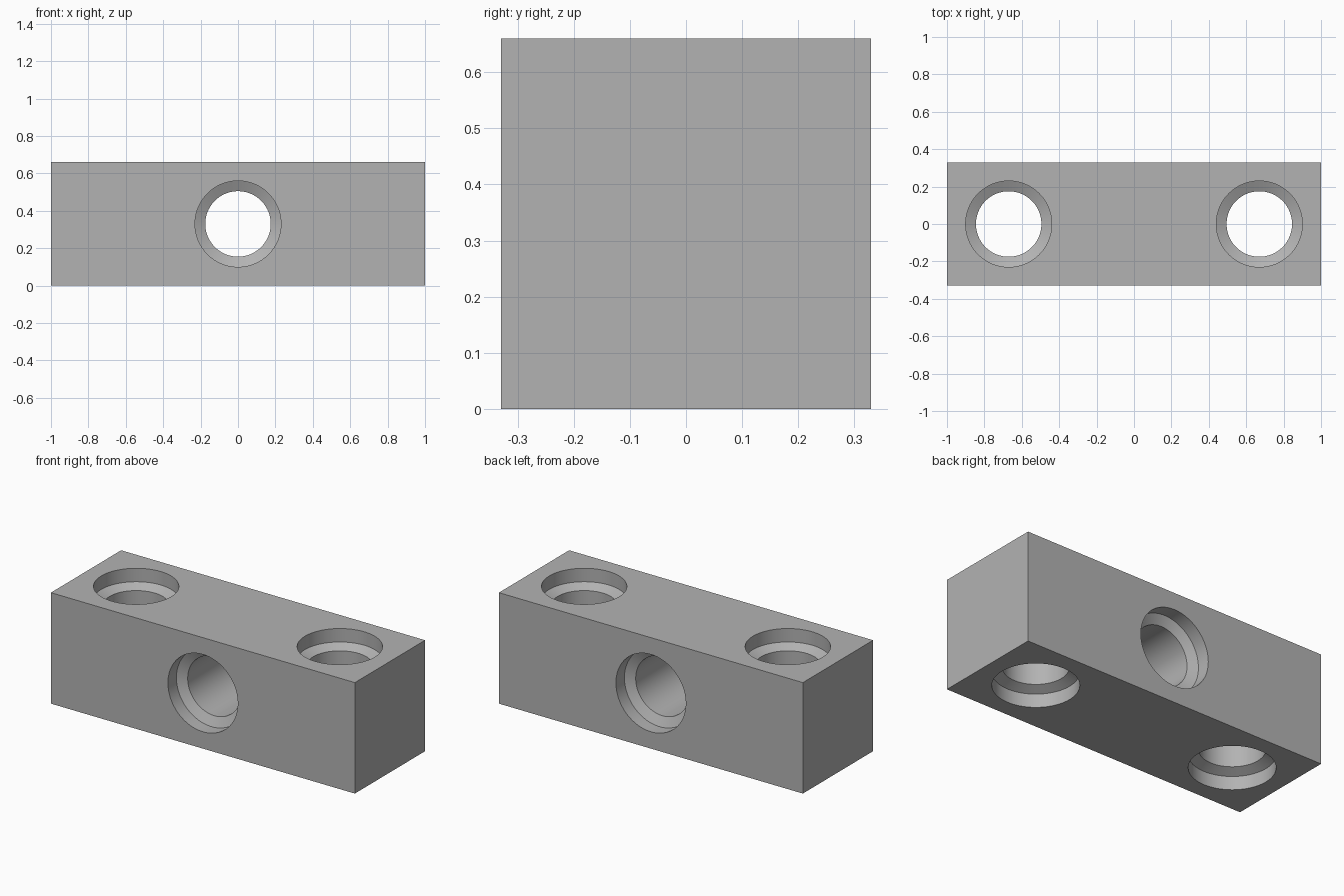
import bpy
import bmesh
import math
from mathutils import Matrix, Vector

cube = bpy.data.objects.get("Cube")
if cube:
    bpy.data.objects.remove(cube, do_unlink=True)

LENGTH, SIDE = 2.0, 0.66
HALF = SIDE / 2
BORE, SEAT = 0.175, 0.23            # hole radii
SEAT_DEPTH, CONE_DEPTH = 0.08, 0.107
SEGMENTS = 96

grey = bpy.data.materials.new("plain_grey")
grey.use_nodes = True
colour = (0.45, 0.45, 0.45, 1)
grey.diffuse_color = colour
grey.node_tree.nodes["Principled BSDF"].inputs["Base Color"].default_value = colour


def make_object(name, bm):
    bmesh.ops.recalc_face_normals(bm, faces=bm.faces)
    mesh = bpy.data.meshes.new(name)
    bm.to_mesh(mesh)
    bm.free()
    mesh.materials.append(grey)
    obj = bpy.data.objects.new(name, mesh)
    bpy.context.collection.objects.link(obj)
    return obj


def hole_cutter(name, location, rotation=0.0):
    """Through bore with a wide seat and a conical shoulder at both ends."""
    half = [(SEAT, HALF + 0.1), (SEAT, HALF - SEAT_DEPTH), (BORE, HALF - CONE_DEPTH)]
    profile = half + [(r, -z) for r, z in reversed(half)]
    bm = bmesh.new()
    rings = []
    for r, z in profile:
        rings.append([bm.verts.new((r * math.cos(a), r * math.sin(a), z))
                      for a in (math.tau * i / SEGMENTS for i in range(SEGMENTS))])
    for a, b in zip(rings, rings[1:]):
        for i in range(SEGMENTS):
            j = (i + 1) % SEGMENTS
            bm.faces.new((a[i], a[j], b[j], b[i]))
    bm.faces.new(rings[0])
    bm.faces.new(rings[-1])
    bm.transform(Matrix.Translation(Vector(location)) @ Matrix.Rotation(rotation, 4, "X"))
    cutter = make_object(name, bm)
    cutter.hide_render = True
    return cutter


# Solid block
bm = bmesh.new()
bmesh.ops.create_cube(bm, size=1)
bm.transform(Matrix.Translation((0, 0, HALF)) @ Matrix.Diagonal((LENGTH, SIDE, SIDE, 1)))
block = make_object("mounting_block", bm)

# Two vertical holes and one crosswise hole
cutters = [
    hole_cutter("left_hole_cutter", (0.67, 0, HALF)),
    hole_cutter("right_hole_cutter", (-0.67, 0, HALF)),
    hole_cutter("cross_hole_cutter", (0, 0, HALF), math.pi / 2),
]
bpy.ops.object.select_all(action="DESELECT")
block.select_set(True)
bpy.context.view_layer.objects.active = block
for cutter in cutters:
    cut = block.modifiers.new(cutter.name, "BOOLEAN")
    cut.operation = "DIFFERENCE"
    cut.solver = "EXACT"
    cut.object = cutter
    bpy.ops.object.modifier_apply(modifier=cut.name)
    bpy.data.objects.remove(cutter, do_unlink=True)

# Round walls smooth, rims sharp
bpy.ops.object.shade_smooth_by_angle(angle=math.radians(20))
